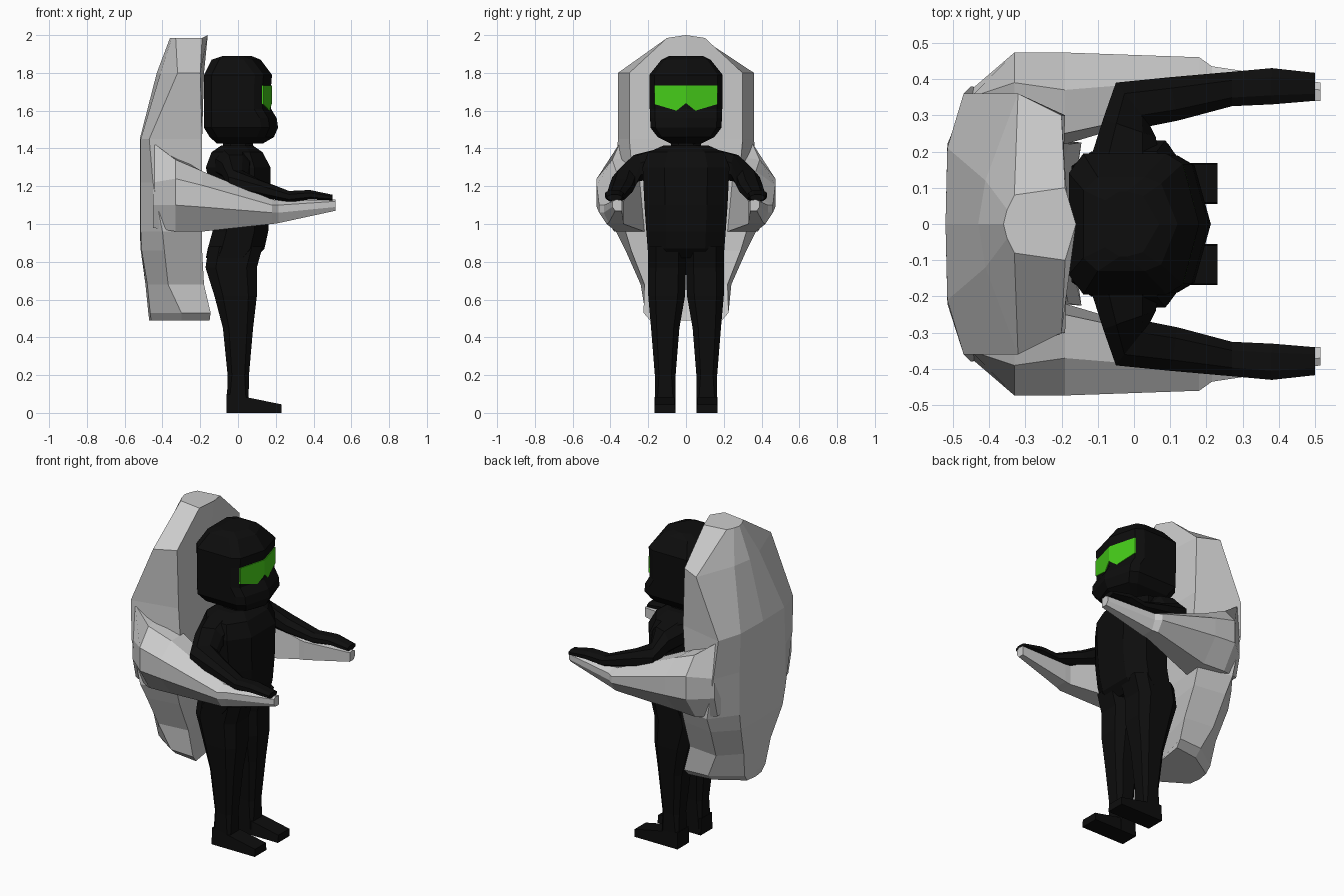
import bpy, bmesh
from mathutils import Vector


def material(name, rgb):
    m = bpy.data.materials.new(name)
    m.diffuse_color = (*rgb, 1)
    return m


BLACK = material("suit_black", (0.004, 0.004, 0.004))
GREEN = material("visor_green", (0.06, 0.6, 0.01))


def finish(name, bm, mat=None):
    bmesh.ops.recalc_face_normals(bm, faces=bm.faces)
    me = bpy.data.meshes.new(name)
    bm.to_mesh(me)
    bm.free()
    ob = bpy.data.objects.new(name, me)
    bpy.context.collection.objects.link(ob)
    if mat:
        me.materials.append(mat)
    return ob


def loft(name, rings, mat=None, side=1):
    """Skin a list of equal-length point rings and cap both ends."""
    bm = bmesh.new()
    vs = [[bm.verts.new((x, y * side, z)) for x, y, z in r] for r in rings]
    n = len(vs[0])
    for a, b in zip(vs, vs[1:]):
        for i in range(n):
            j = (i + 1) % n
            bm.faces.new((a[i], a[j], b[j], b[i]))
    bm.faces.new(vs[0])
    bm.faces.new(vs[-1][::-1])
    return finish(name, bm, mat)


def symmetric(z, half):
    """Half outline from back centre to front centre, mirrored in y."""
    pts = half + [(x, -y) for x, y in half[-2:0:-1]]
    return [(x, y, z) for x, y in pts]


def section(z, xb, xf, y0, y1, c=0.25):
    """Horizontal chamfered rectangle."""
    cx, cy = (xf - xb) * c, (y1 - y0) * c
    return [(xb, y0 + cy, z), (xb + cx, y0, z), (xf - cx, y0, z), (xf, y0 + cy, z),
            (xf, y1 - cy, z), (xf - cx, y1, z), (xb + cx, y1, z), (xb, y1 - cy, z)]


# Back shell of the flight pack: z, back centre, back corner, side, front edge, front centre
shell = [
    (1.985, -.36, (-.35, .04), (-.33, .08), (-.19, .10), -.16),
    (1.80, -.43, (-.41, .12), (-.32, .36), (-.20, .30), -.18),
    (1.45, -.52, (-.515, .21), (-.47, .36), (-.19, .30), -.20),
    (1.22, -.52, (-.515, .22), (-.45, .38), (-.19, .28), -.21),
    (0.96, -.52, (-.515, .22), (-.40, .37), (-.19, .32), -.22),
    (0.86, -.515, (-.51, .20), (-.39, .32), (-.19, .29), -.23),
    (0.68, -.49, (-.48, .13), (-.37, .24), (-.18, .22), -.24),
    (0.53, -.475, (-.465, .10), (-.30, .215), (-.145, .225), -.20),
    (0.49, -.47, (-.46, .07), (-.30, .17), (-.15, .19), -.18),
]
pack = [symmetric(z, [(b, 0), c, s, f, (m, 0)]) for z, b, c, s, f, m in shell]
pack[0] = [(x, y, 2.0 if x == -.16 else z) for x, y, z in pack[0]]
loft("pack_shell", pack)

# Armrests swept forward: x and (y, z) outline
armrest = [
    (-.45, [(.28, 1.42), (.35, 1.43), (.37, 1.22), (.37, 1.10), (.34, .98), (.28, .98)]),
    (-.33, [(.25, 1.36), (.39, 1.34), (.473, 1.24), (.473, 1.10), (.38, .96), (.24, .96)]),
    (-.19, [(.25, 1.28), (.37, 1.28), (.473, 1.205), (.473, 1.09), (.37, .96), (.22, .96)]),
    (.18, [(.33, 1.12), (.40, 1.13), (.46, 1.10), (.46, 1.06), (.42, 1.0), (.33, 1.0)]),
    (.215, [(.33, 1.115), (.39, 1.125), (.435, 1.10), (.435, 1.06), (.41, 1.005), (.33, 1.005)]),
    (.515, [(.34, 1.125), (.37, 1.13), (.39, 1.12), (.39, 1.09), (.375, 1.07), (.34, 1.07)]),
]

# Arm stations: outer point, inner point, centre height, half height
arm = [
    ((-.12, .18), (.07, .18), 1.315, .075),
    ((-.085, .29), (.06, .24), 1.295, .07),
    ((-.05, .39), (.045, .27), 1.225, .06),
    ((.10, .405), (.12, .285), 1.19, .045),
    ((.27, .42), (.27, .325), 1.145, .03),
    ((.38, .43), (.38, .33), 1.155, .025),
    ((.50, .417), (.50, .34), 1.14, .015),
]


def arm_ring(p, q, z, h):
    p, q = Vector(p), Vector(q)
    out = []
    for t, k in [(0, -.5), (0, .4), (.25, 1), (.75, 1), (1, .4), (1, -.5), (.75, -1), (.25, -1)]:
        v = p.lerp(q, t)
        out.append((v.x, v.y, z + k * h))
    return out


# Leg stations: z, back, front, inner, outer
leg = [(.88, -.155, .13, 0, .2), (.77, -.172, .1, 0, .2), (.62, -.125, .1, .005, .2),
       (.45, -.08, .08, .035, .185), (.2, -.055, .058, .055, .165), (0, -.06, .055, .055, .165)]

for side, label in ((1, "left"), (-1, "right")):
    loft(label + "_armrest", [[(x, y, z) for y, z in o] for x, o in armrest], None, side)
    loft(label + "_arm", [arm_ring(*s) for s in arm], BLACK, side)
    loft(label + "_leg", [section(*s, c=.2) for s in leg[:-1]] + [section(*leg[-1], c=.08)], BLACK, side)
    # Boot
    loft(label + "_boot", [[(x, .055, 0), (x, .168, 0), (x, .165, h), (x, .06, h)]
                           for x, h in ((-.06, .10), (.06, .08), (.23, .045))], BLACK, side)

# Torso: z, back, front, half width
torso = [(.82, -.17, .09, .2), (.87, -.16, .14, .203), (.96, -.135, .16, .21), (1.1, -.13, .17, .22),
         (1.3, -.17, .172, .23), (1.38, -.14, .13, .2), (1.415, -.09, .08, .12)]
loft("torso", [section(z, a, b, -y, y) for z, a, b, y in torso], BLACK)
loft("neck", [section(z, -.08, .08, -.08, .08) for z in (1.38, 1.47)], BLACK)

# Helmet: z, back, front tip, half width
helmet = [(1.425, -.11, .13, .08), (1.46, -.15, .19, .15), (1.51, -.18, .212, .188),
          (1.56, -.18, .205, .19), (1.61, -.18, .175, .192), (1.73, -.18, .175, .194),
          (1.79, -.18, .18, .194), (1.87, -.14, .12, .13), (1.89, -.08, .07, .09)]
loft("helmet", [symmetric(z, [(a, 0), (a, y * .72), (a + .04, y), (b - .09, y),
                              (b - .045, y * .86), (b, 0)]) for z, a, b, y in helmet], BLACK)

# Visor: thin green band folded around the helmet front
bm = bmesh.new()
cols = [(-.168, 1.635), (-.05, 1.60), (0, 1.64), (.05, 1.60), (.168, 1.635)]
rows = []
for y, low in cols:
    x = .18 - .045 * abs(y) / .168
    rows.append([bm.verts.new((x + d, y, z)) for d, z in ((0, low), (0, 1.732), (-.015, 1.732), (-.015, low))])
for a, b in zip(rows, rows[1:]):
    for i in range(4):
        j = (i + 1) % 4
        bm.faces.new((a[i], a[j], b[j], b[i]))
bm.faces.new(rows[0])
bm.faces.new(rows[-1][::-1])
finish("visor", bm, GREEN)
